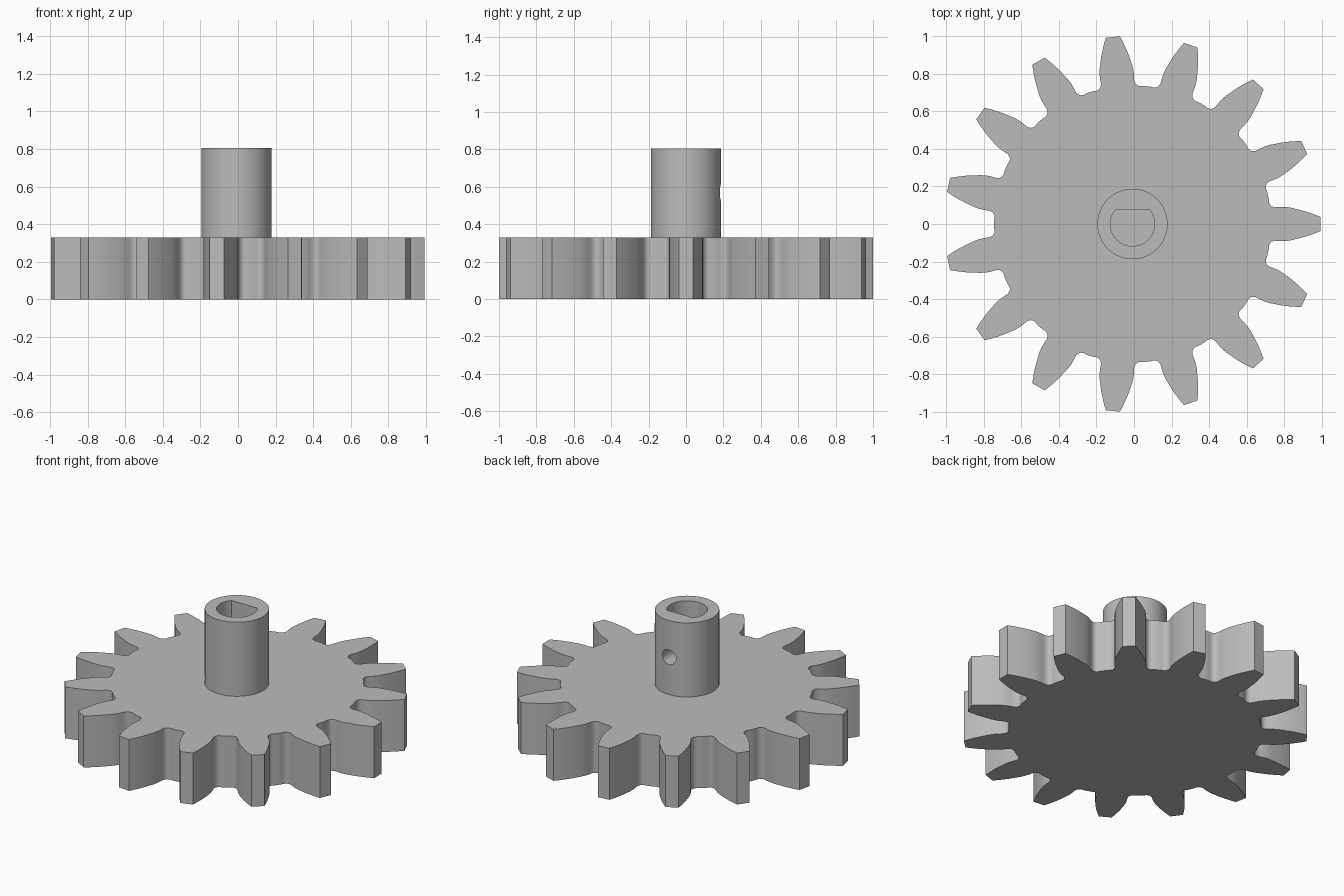
import bpy, bmesh
from math import sin, cos, pi, asin, radians

cube = bpy.data.objects.get("Cube")
if cube:
    bpy.data.objects.remove(cube, do_unlink=True)

CX = -0.008            # shaft axis
TEETH = 15
GEAR_TOP, HUB_TOP = 0.33, 0.805

grey = bpy.data.materials.new("plain_grey")
grey.use_nodes = True
COLOUR = (0.5, 0.5, 0.5, 1)
grey.diffuse_color = COLOUR
grey.node_tree.nodes["Principled BSDF"].inputs["Base Color"].default_value = COLOUR


def prism(name, outline, z0, z1):
    """Extrude a closed outline straight up."""
    bm = bmesh.new()
    base = bm.faces.new([bm.verts.new((x, y, z0)) for x, y in outline])
    top = bmesh.ops.extrude_face_region(bm, geom=[base])["geom"]
    bmesh.ops.translate(bm, vec=(0, 0, z1 - z0),
                        verts=[v for v in top if isinstance(v, bmesh.types.BMVert)])
    bmesh.ops.recalc_face_normals(bm, faces=bm.faces)
    mesh = bpy.data.meshes.new(name)
    bm.to_mesh(mesh)
    bm.free()
    mesh.materials.append(grey)
    ob = bpy.data.objects.new(name, mesh)
    bpy.context.collection.objects.link(ob)
    return ob


def arc(radius, start, end, steps):
    return [(radius * cos(start + (end - start) * i / steps),
             radius * sin(start + (end - start) * i / steps)) for i in range(steps + 1)]


def select_only(ob):
    bpy.ops.object.select_all(action="DESELECT")
    ob.select_set(True)
    bpy.context.view_layer.objects.active = ob


def cut(target, cutter):
    select_only(target)
    mod = target.modifiers.new("cut", "BOOLEAN")
    mod.operation, mod.solver, mod.object = "DIFFERENCE", "EXACT", cutter
    bpy.ops.object.modifier_apply(modifier=mod.name)
    bpy.data.objects.remove(cutter, do_unlink=True)


# Half tooth from root to tip: distance along the tooth, half width
flank = [(0.725, 0.132), (0.725, 0.118), (0.730, 0.104), (0.741, 0.094), (0.757, 0.089),
         (0.78, 0.0905), (0.81, 0.091), (0.84, 0.087), (0.87, 0.080), (0.90, 0.073),
         (0.93, 0.064), (0.965, 0.052), (1.0, 0.038)]
tooth = [(a, -w) for a, w in flank] + [(a, w) for a, w in reversed(flank)]
outline = []
for i in range(TEETH):
    t = 2 * pi * i / TEETH
    outline += [(a * cos(t) - w * sin(t), a * sin(t) + w * cos(t)) for a, w in tooth]
    valley = t + pi / TEETH
    outline.append((0.737 * cos(valley), 0.737 * sin(valley)))
gear = prism("toothed_wheel", outline, 0, GEAR_TOP)

# Hub, sunk a little into the wheel
hub = prism("hub", arc(0.187, 0, 2 * pi, 64)[:-1], GEAR_TOP - 0.03, HUB_TOP)

# D-shaped shaft bore with its flat towards the back
bore_r = 0.118
flat = asin(0.075 / bore_r)
cut(hub, prism("bore_cutter", arc(bore_r, pi - flat, 2 * pi + flat, 40), 0.2, 1))

# Set screw hole through the back wall of the hub
screw = prism("screw_cutter", arc(0.048, 0, 2 * pi, 32)[:-1], 0.0, 0.3)
screw.rotation_euler = (radians(-90), 0, 0)
screw.location = (0, 0, 0.57)
bpy.context.view_layer.update()
cut(hub, screw)

for ob in (gear, hub):
    ob.location.x = CX
    select_only(ob)
    bpy.ops.object.shade_smooth_by_angle(angle=radians(33))
